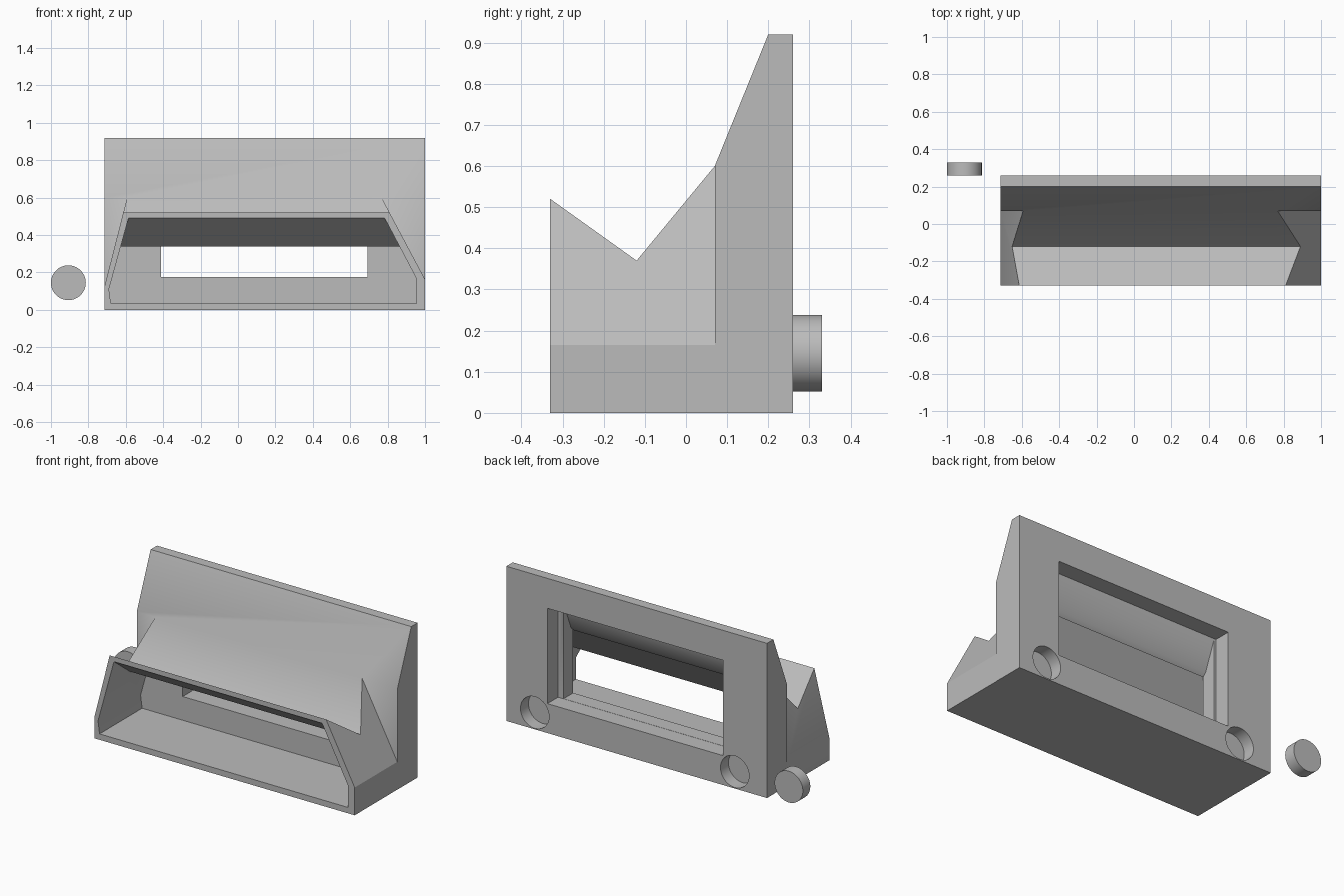
import bpy, bmesh, math
from mathutils import Vector, Matrix

cube = bpy.data.objects.get("Cube")
if cube:
    bpy.data.objects.remove(cube, do_unlink=True)

grey = bpy.data.materials.new("plain_grey")
grey.use_nodes = True
GREY = (0.5, 0.5, 0.5, 1)
grey.diffuse_color = GREY
grey.node_tree.nodes["Principled BSDF"].inputs["Base Color"].default_value = GREY


def finish(name, bm):
    bmesh.ops.recalc_face_normals(bm, faces=bm.faces)
    mesh = bpy.data.meshes.new(name)
    bm.to_mesh(mesh)
    bm.free()
    mesh.materials.append(grey)
    obj = bpy.data.objects.new(name, mesh)
    bpy.context.collection.objects.link(obj)
    return obj


def prism(name, outline, axis, start, end):
    """Extrude a flat outline along x (outline is y, z) or along y (outline is x, z)."""
    bm = bmesh.new()
    place = (lambda a, b: (start, a, b)) if axis == "x" else (lambda a, b: (a, start, b))
    face = bm.faces.new([bm.verts.new(place(a, b)) for a, b in outline])
    ext = bmesh.ops.extrude_face_region(bm, geom=[face])
    step = Vector((end - start, 0, 0) if axis == "x" else (0, end - start, 0))
    bmesh.ops.translate(bm, vec=step, verts=[v for v in ext["geom"] if isinstance(v, bmesh.types.BMVert)])
    return finish(name, bm)


def disc(name, x, z, radius, y0, y1):
    """Round plug lying along y."""
    bm = bmesh.new()
    turn = Matrix.Translation((x, (y0 + y1) / 2, z)) @ Matrix.Rotation(math.pi / 2, 4, "X")
    bmesh.ops.create_cone(bm, cap_ends=True, segments=64, radius1=radius, radius2=radius,
                          depth=y1 - y0, matrix=turn)
    return finish(name, bm)


def combine(target, tool, operation):
    mod = target.modifiers.new(operation.lower(), "BOOLEAN")
    mod.operation, mod.object, mod.solver = operation, tool, "EXACT"
    bpy.context.view_layer.objects.active = target
    bpy.ops.object.modifier_apply(modifier=mod.name)
    bpy.data.objects.remove(tool, do_unlink=True)


def smooth(obj):
    bpy.ops.object.select_all(action="DESELECT")
    obj.select_set(True)
    bpy.context.view_layer.objects.active = obj
    bpy.ops.object.shade_smooth_by_angle(angle=math.radians(25))


LEFT, RIGHT, BACK, JOINT = -0.715, 1.0, 0.26, 0.07

# Back plate with a sloping upper front
housing = prism("housing", [(JOINT, 0), (BACK, 0), (BACK, 0.92), (0.2, 0.92), (JOINT, 0.6)],
                "x", LEFT, RIGHT)

# Hood: lopsided outline trimmed by a V-shaped roof
hood = prism("hood", [(-0.714, 0), (RIGHT - 0.001, 0), (RIGHT - 0.001, 0.165), (0.72, 0.69),
                      (-0.57, 0.69), (-0.714, 0.125)], "y", -0.33, 0.14)
roof = prism("roof_trim", [(-0.4, -0.1), (0.2, -0.1), (0.2, 0.6), (JOINT, 0.6), (-0.12, 0.37),
                           (-0.33, 0.52), (-0.4, 0.57)], "x", -1, 1.2)
combine(hood, roof, "INTERSECT")
combine(housing, hood, "UNION")

# Hollow inside the hood, following the roof
hollow = prism("hollow", [(-0.68, 0.035), (0.955, 0.035), (0.955, 0.165), (0.726, 0.6),
                          (-0.555, 0.6), (-0.69, 0.11)], "y", -0.4, JOINT)
ceiling = prism("ceiling_trim", [(-0.5, -0.1), (0.2, -0.1), (0.2, 0.727), (-0.12, 0.34),
                                 (-0.33, 0.49), (-0.5, 0.611)], "x", -1, 1.2)
combine(hollow, ceiling, "INTERSECT")
combine(housing, hollow, "DIFFERENCE")

# Window through the plate, closed above by the sloping front wall
window = prism("window", [(0.0, 0.176), (0.2, 0.176), (0.2, 0.74), (0.16, 0.74),
                          (0.09, 0.57), (JOINT, 0.55), (0.0, 0.465)], "x", -0.413, 0.693)
combine(housing, window, "DIFFERENCE")

# Wider recess on the back half of the window
recess = prism("recess", [(0.16, 0.175), (0.3, 0.175), (0.3, 0.742), (0.16, 0.742)],
               "x", -0.425, 0.73)
combine(housing, recess, "DIFFERENCE")

# Round pockets in the back
for x in (-0.503, 0.813):
    combine(housing, disc("pocket", x, 0.1, 0.094, BACK - 0.075, BACK + 0.1), "DIFFERENCE")
smooth(housing)

# Loose plug that fits the pockets
smooth(disc("plug", -0.907, 0.145, 0.093, BACK, 0.33))
